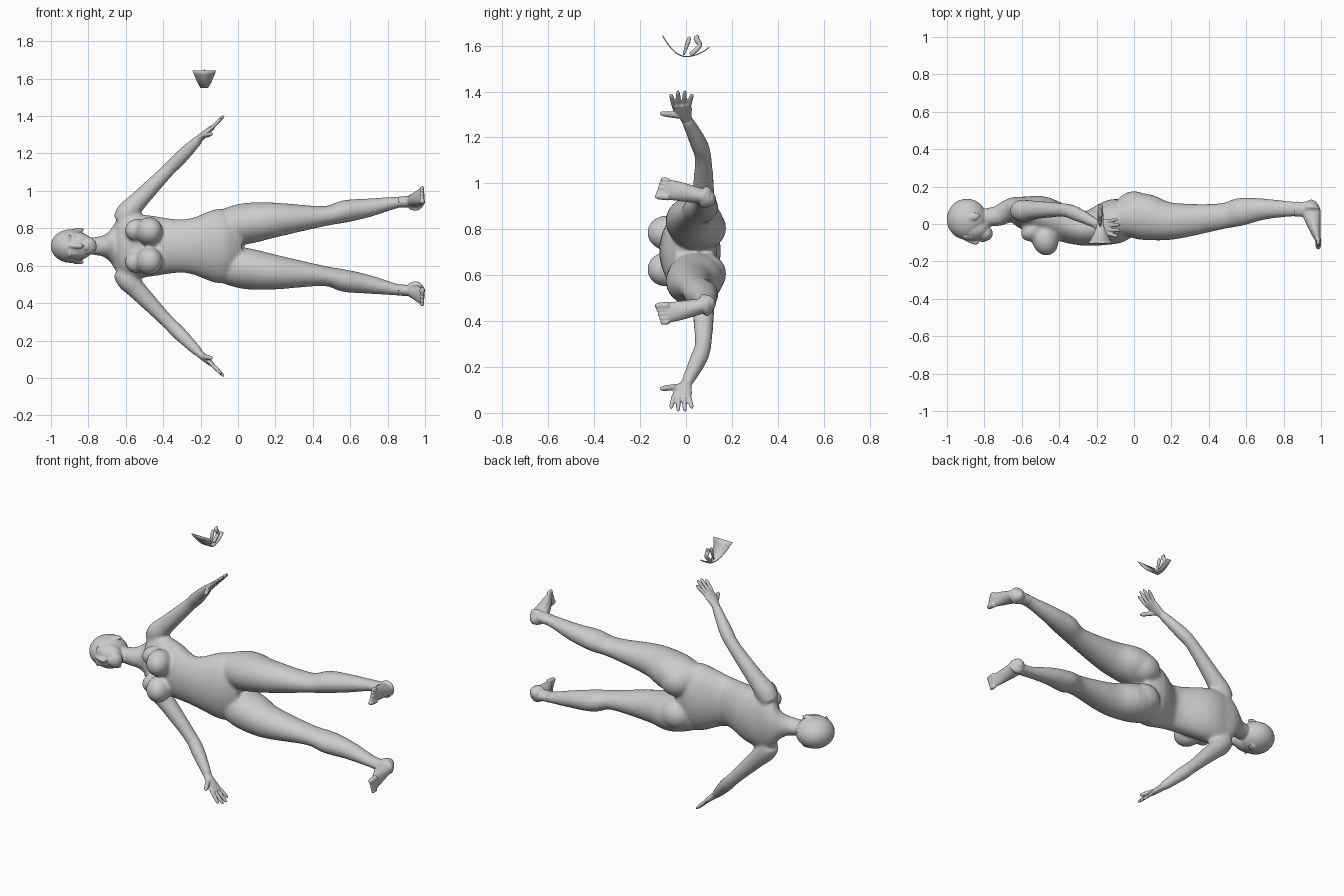
import bpy, bmesh, math
from mathutils import Vector, Matrix

if "Cube" in bpy.data.objects:
    bpy.data.objects.remove(bpy.data.objects["Cube"])

MID = 0.705          # the figure lies on its side, mirrored about this height
ALONG_X, ALONG_Y = Vector((1, 0, 0)), Vector((0, 1, 0))

grey = bpy.data.materials.new("plain_grey")
grey.use_nodes = True
grey_colour = (0.6, 0.6, 0.6, 1)
grey.diffuse_color = grey_colour
grey.node_tree.nodes["Principled BSDF"].inputs["Base Color"].default_value = grey_colour


def spline(before, start, end, after, t):
    """Smooth curve through start and end, steered by the outer neighbours."""
    result = []
    for p, q, r, s in zip(before, start, end, after):
        enter, leave = (r - p) / 2, (s - q) / 2
        ease = t * t * (3 - 2 * t)
        result.append(q + (r - q) * ease + enter * t * (1 - t) ** 2 - leave * t * t * (1 - t))
    return result


def loft(bm, stations, side=1, ref=ALONG_Y, steps=4, sides=24):
    """Tube through (x, y, sideways offset, radius along ref[, other radius])."""
    padded = [stations[0], *stations, stations[-1]]
    rows = []
    for quad in zip(padded, padded[1:], padded[2:], padded[3:]):
        rows += [spline(*quad, j / steps) for j in range(steps)]
    rows.append(stations[-1])
    points = [Vector((row[0], row[1], MID + side * row[2])) for row in rows]
    last = len(points) - 1
    rings = []
    for i, (point, row) in enumerate(zip(points, rows)):
        tangent = (points[min(i + 1, last)] - points[max(i - 1, 0)]).normalized()
        u = (ref - tangent * tangent.dot(ref)).normalized()
        v = tangent.cross(u)
        ring = []
        for k in range(sides):
            angle = math.tau * k / sides
            offset = u * row[3] * math.cos(angle) + v * row[-1] * math.sin(angle)
            ring.append(bm.verts.new(point + offset))
        rings.append(ring)
    faces = [bm.faces.new(rings[0]), bm.faces.new(rings[-1])]
    for a, b in zip(rings, rings[1:]):
        for k in range(sides):
            faces.append(bm.faces.new((a[k - 1], a[k], b[k], b[k - 1])))
    bmesh.ops.recalc_face_normals(bm, faces=faces)


def ball(bm, centre, radii, side=1, tilt=0):
    """Ellipsoid at (x, y, sideways offset), tilted in the plane of symmetry."""
    x, y, offset = centre
    place = Matrix.Translation((x, y, MID + side * offset))
    matrix = place @ Matrix.Rotation(tilt, 4, "Z") @ Matrix.Diagonal((*radii, 1))
    bmesh.ops.create_uvsphere(bm, u_segments=32, v_segments=20, radius=1, matrix=matrix)


def digit(bm, base, tip, radius, side, ref=ALONG_Y):
    """Finger or toe with a rounded tip."""
    base, tip = Vector(base), Vector(tip)
    row = []
    for t in (0, 0.4, 0.8, 0.95, 1):
        row.append((*base.lerp(tip, t), radius * math.sqrt(1.1 - t ** 6)))
    loft(bm, row, side, ref, steps=2, sides=12)


def finish(name, bm, voxel=None, rounds=0):
    """Make the object; with a voxel size, fuse its parts into one soft skin."""
    mesh = bpy.data.meshes.new(name)
    bm.to_mesh(mesh)
    bm.free()
    mesh.materials.append(grey)
    mesh.shade_smooth()
    part = bpy.data.objects.new(name, mesh)
    bpy.context.collection.objects.link(part)
    if voxel:
        fuse = part.modifiers.new("fuse", "REMESH")
        fuse.mode = "VOXEL"
        fuse.voxel_size = voxel
        fuse.use_smooth_shade = True
        soften = part.modifiers.new("soften", "SMOOTH")
        soften.factor = 0.5
        soften.iterations = rounds
    return part


# Body: torso, chest, seat, arms and legs
body = bmesh.new()
loft(body, [(-0.79, 0.03, 0, 0.045), (-0.72, 0.045, 0, 0.055, ),
            (-0.68, 0.065, 0, 0.06, 0.085)][:2], sides=40)
torso = [(-0.73, 0.04, 0, 0.055, 0.05), (-0.68, 0.065, 0, 0.06, 0.085),
         (-0.64, 0.075, 0, 0.07, 0.15), (-0.58, 0.06, 0, 0.09, 0.175),
         (-0.48, 0.04, 0, 0.105, 0.165), (-0.28, -0.025, 0, 0.09, 0.143),
         (-0.1, 0.015, 0, 0.12, 0.2), (0.01, 0.035, 0, 0.08, 0.15)]
loft(body, torso, sides=40)
arm = [(-0.625, 0.075, 0.13, 0.05), (-0.59, 0.07, 0.18, 0.06), (-0.53, 0.075, 0.245, 0.05),
       (-0.38, 0.075, 0.4, 0.037), (-0.31, 0.055, 0.47, 0.038), (-0.2, 0, 0.58, 0.025, 0.02)]
leg = [(-0.08, 0.03, 0.1, 0.09, 0.095), (0.04, 0.04, 0.12, 0.125, 0.11),
       (0.2, 0.015, 0.14, 0.1, 0.093), (0.46, 0.04, 0.16, 0.07, 0.054),
       (0.57, 0.065, 0.185, 0.075, 0.06), (0.7, 0.08, 0.205, 0.056, 0.05),
       (0.86, 0.08, 0.235, 0.04, 0.03), (0.95, 0.08, 0.24, 0.045, 0.03)]
for side in (1, -1):
    ball(body, (-0.475, -0.085, 0.08), (0.07, 0.085, 0.075), side, tilt=0.3)
    ball(body, (-0.54, -0.035, 0.085), (0.07, 0.05, 0.06), side, tilt=0.6)
    ball(body, (0, 0.085, 0.1), (0.1, 0.09, 0.09), side)
    loft(body, arm, side)
    loft(body, leg, side)
finish("body", body, voxel=0.009, rounds=10)

# Head: skull, face, jaw, lips, nose and neck
head = bmesh.new()
ball(head, (-0.893, 0.025, 0), (0.108, 0.11, 0.09))
ball(head, (-0.86, -0.025, 0), (0.09, 0.066, 0.074))
ball(head, (-0.8, -0.05, 0), (0.045, 0.042, 0.048))
for lip in (-0.815, -0.803):
    ball(head, (lip, -0.088, 0), (0.007, 0.01, 0.022))
loft(head, [(-0.9, -0.08, 0, 0.01), (-0.85, -0.097, 0, 0.014), (-0.835, -0.09, 0, 0.01)], sides=14)
loft(head, [(-0.82, 0.025, 0, 0.05, 0.045), (-0.735, 0.045, 0, 0.05, 0.045)])
for side in (1, -1):
    # eye, brow and ear
    ball(head, (-0.875, -0.07, 0.034), (0.012, 0.014, 0.02), side)
    ball(head, (-0.9, -0.072, 0.036), (0.008, 0.012, 0.026), side)
    ball(head, (-0.855, 0.04, 0.087), (0.033, 0.02, 0.01), side, tilt=0.3)
finish("head", head, voxel=0.0045, rounds=3)

palm = [(-0.22, 0.01, 0.56, 0.025, 0.02), (-0.2, 0, 0.58, 0.026, 0.02),
        (-0.16, -0.015, 0.615, 0.042, 0.016), (-0.13, -0.02, 0.64, 0.038, 0.011)]
ankle = [(0.86, 0.08, 0.235, 0.04, 0.03), (0.965, 0.075, 0.24, 0.04, 0.03)]
sole = [(0.963, 0.124, 0.23, 0.015), (0.955, 0.105, 0.23, 0.038, 0.03),
        (0.948, 0.065, 0.24, 0.05, 0.034), (0.968, -0.03, 0.26, 0.03, 0.042),
        (0.984, -0.09, 0.27, 0.013, 0.044)]

for side, tag in ((1, "left"), (-1, "right")):
    # Hand: flat palm, four fanned fingers and a thumb
    hand = bmesh.new()
    loft(hand, palm, side)
    for i, reach in enumerate((0.055, 0.068, 0.068, 0.055)):
        spread = i - 1.5
        knuckle = Vector((-0.142, -0.02 + spread * 0.021, 0.63))
        digit(hand, knuckle, knuckle + Vector((reach, spread * 0.01, reach)), 0.01, side)
    digit(hand, (-0.185, -0.025, 0.59), (-0.14, -0.113, 0.6), 0.013, side, ALONG_X)
    finish(tag + "_hand", hand, voxel=0.004, rounds=2)

    # Foot: ankle, heel-to-ball sole and five toes
    foot = bmesh.new()
    loft(foot, ankle, side)
    loft(foot, sole, side, ALONG_X)
    for i in range(5):
        root = Vector((0.985, -0.075, 0.236 + 0.018 * i))
        length = 0.06 - 0.006 * i
        digit(foot, root, root + Vector((0, -length, 0.004)), 0.011 if i else 0.015, side, ALONG_X)
    finish(tag + "_foot", foot, voxel=0.0045, rounds=2)

# Separate curved strip floating above the hand, flared at its front end
strip = bmesh.new()
rows = []
for step in range(-8, 9):
    t = step / 8
    rise, flare = (0.09, 0.045) if t < 0 else (0.04, -0.006)
    width = 0.018 + flare * abs(t) ** 1.5
    rows.append([strip.verts.new((-0.18 + width * k, 0.1 * t, 1.555 + rise * t * t)) for k in (-1, 0, 1)])
for a, b in zip(rows, rows[1:]):
    for k in range(2):
        strip.faces.new((a[k], a[k + 1], b[k + 1], b[k]))
strip_part = finish("floating_strip", strip)
strip_part.modifiers.new("thickness", "SOLIDIFY").thickness = 0.005

# Thin spike and curled bud standing on the strip
bud = bmesh.new()
TOP = 1.56 - MID
loft(bud, [(-0.18, -0.01, TOP, 0.004), (-0.18, 0.01, TOP + 0.06, 0.01),
           (-0.18, 0.016, TOP + 0.08, 0.002)], sides=12)
loft(bud, [(-0.18, 0.02, TOP, 0.01), (-0.18, 0.06, TOP + 0.04, 0.01),
           (-0.18, 0.045, TOP + 0.07, 0.012), (-0.18, 0.055, TOP + 0.085, 0.005)], sides=12)
finish("floating_bud", bud)
